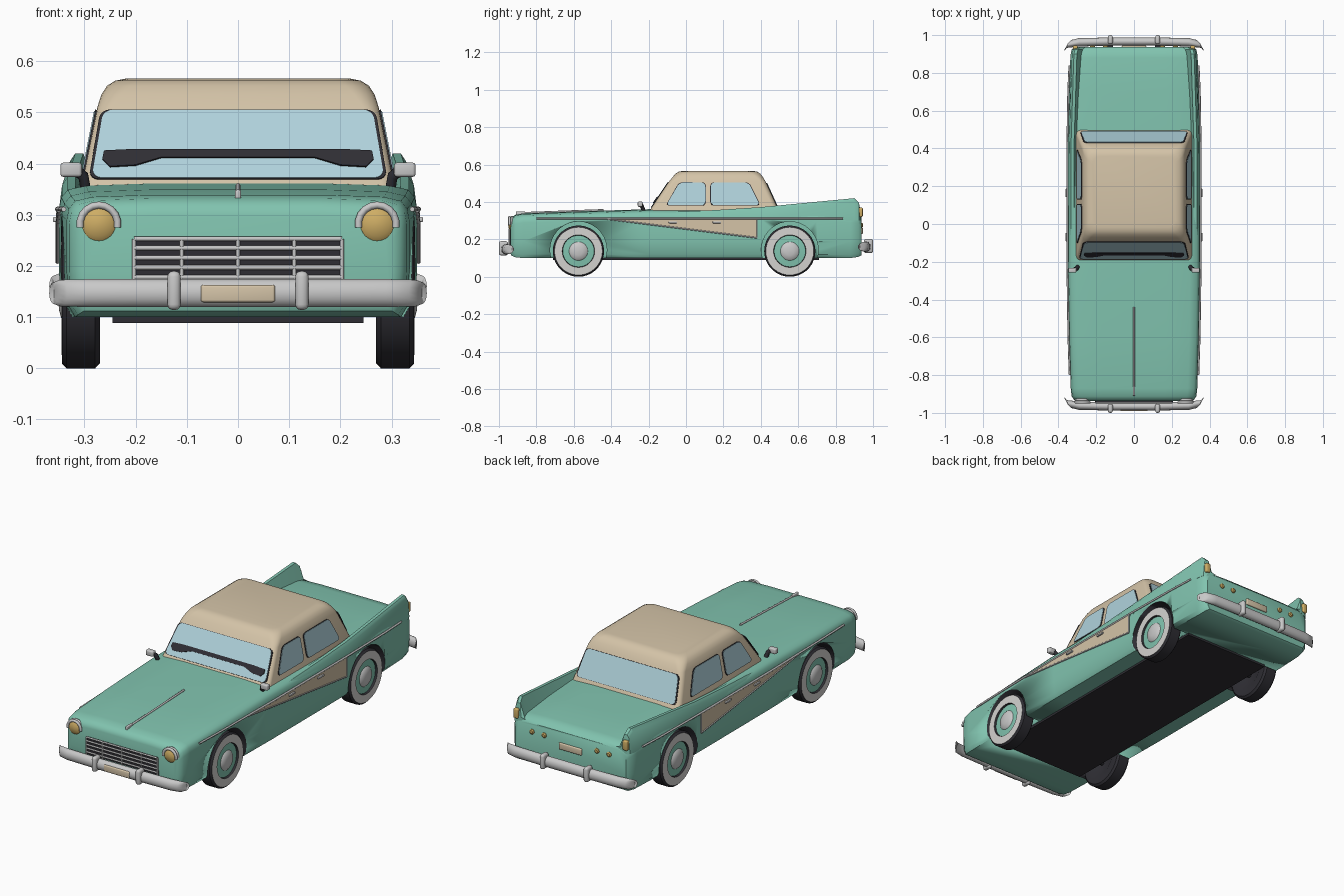
import bpy, bmesh, math
from mathutils import Vector

if "Cube" in bpy.data.objects:
    bpy.data.objects.remove(bpy.data.objects["Cube"])

def material(name, rgb):
    m = bpy.data.materials.new(name)
    m.diffuse_color = (*rgb, 1)
    m.use_nodes = True
    m.node_tree.nodes["Principled BSDF"].inputs["Base Color"].default_value = m.diffuse_color
    return m

TEAL = material("teal paint", (0.22, 0.55, 0.43))
CREAM = material("cream paint", (0.66, 0.55, 0.39))
GLASS = material("pale blue glass", (0.43, 0.64, 0.71))
CHROME = material("chrome", (0.58, 0.58, 0.58))
DARK = material("dark rubber", (0.028, 0.027, 0.034))
GOLD = material("gold lamp", (0.62, 0.42, 0.13))
WHITE = material("white wall", (0.66, 0.65, 0.63))

def finish(name, bm, mats, angle=35):
    bmesh.ops.recalc_face_normals(bm, faces=bm.faces)
    me = bpy.data.meshes.new(name)
    bm.to_mesh(me)
    bm.free()
    for m in mats:
        me.materials.append(m)
    me.shade_smooth()
    me.set_sharp_from_angle(angle=math.radians(angle))
    ob = bpy.data.objects.new(name, me)
    bpy.context.scene.collection.objects.link(ob)
    return ob

def loft(name, rings, mats, index=lambda i: 0, angle=35):
    """Skin closed rings of equal length and cap both ends."""
    bm = bmesh.new()
    vs = [[bm.verts.new(p) for p in r] for r in rings]
    n = len(rings[0])
    for i in range(len(vs) - 1):
        for j in range(n):
            k = (j + 1) % n
            bm.faces.new((vs[i][j], vs[i][k], vs[i + 1][k], vs[i + 1][j])).material_index = index(i)
    bm.faces.new(vs[0])
    bm.faces.new(vs[-1]).material_index = index(len(vs) - 2)
    return finish(name, bm, mats, angle)

def plate(name, pts, out, depth, mat, rounding=0.0):
    """Flat outline raised by depth in direction out."""
    bm = bmesh.new()
    f = bm.faces.new([bm.verts.new(p) for p in pts])
    if rounding:
        bmesh.ops.bevel(bm, geom=list(bm.verts), offset=rounding, segments=4,
                        affect='VERTICES', profile=0.5)
    ext = bmesh.ops.extrude_face_region(bm, geom=list(bm.faces))
    bmesh.ops.translate(bm, vec=Vector(out).normalized() * depth,
                        verts=[v for v in ext["geom"] if isinstance(v, bmesh.types.BMVert)])
    return finish(name, bm, [mat])

def box(name, c, size, mat, bevel=0.0):
    bm = bmesh.new()
    bmesh.ops.create_cube(bm, size=1)
    for v in bm.verts:
        v.co = Vector(c) + Vector(a * b for a, b in zip(v.co, size))
    if bevel:
        bmesh.ops.bevel(bm, geom=list(bm.edges), offset=bevel, segments=3, affect='EDGES', profile=0.5)
    return finish(name, bm, [mat])

def lathe(name, c, axis, profile, mats, index=lambda i: 0, n=36):
    """Turn (radius, offset) pairs about an axis parallel to x or y."""
    rings = []
    for r, o in profile:
        ring = []
        for k in range(n):
            a = math.tau * k / n
            u, v = r * math.cos(a), r * math.sin(a)
            ring.append(Vector(c) + Vector((o, u, v) if axis == 'x' else (u, o, v)))
        rings.append(ring)
    return loft(name, rings, mats, index)

def tube(name, pts, r, mat):
    cu = bpy.data.curves.new(name, 'CURVE')
    cu.dimensions = '3D'
    cu.bevel_depth, cu.bevel_resolution, cu.use_fill_caps = r, 2, True
    sp = cu.splines.new('POLY')
    sp.points.add(len(pts) - 1)
    for p, q in zip(sp.points, pts):
        p.co = (*q, 1)
    cu.materials.append(mat)
    ob = bpy.data.objects.new(name, cu)
    bpy.context.scene.collection.objects.link(ob)
    return ob

# Lower body: stations of y, half width, top, bottom
ST = [(-.938, .30, .300, .125), (-.932, .317, .318, .112), (-.912, .330, .332, .104),
      (-.87, .335, .339, .10), (-.6, .344, .349, .10), (-.2, .35, .361, .10),
      (.4, .35, .358, .10), (.7, .345, .350, .10), (.88, .337, .342, .10),
      (.922, .331, .335, .106), (.938, .315, .318, .115)]

def width(y):
    for a, b in zip(ST, ST[1:]):
        if a[0] <= y <= b[0]:
            return a[1] + (b[1] - a[1]) * (y - a[0]) / (b[0] - a[0])

def section(y, w, t, b):
    half = [(.95 * w, b), (.985 * w, b + .02), (w, .19), (w, t - .05), (.987 * w, t - .027),
            (.95 * w, t - .012), (.85 * w, t - .004), (.5 * w, t)]
    return [(x, y, z) for x, z in half] + [(-x, y, z) for x, z in reversed(half)]

body = loft("body", [section(*s) for s in ST], [TEAL, DARK], angle=40)
WHEELS = (-.575, .555)
for y in WHEELS:
    for s in (-1, 1):
        # Wheel arch recess
        cut = lathe("arch_cutter", (s * .345, y, .143), 'x', [(.152, -.1), (.152, .1)],
                    [TEAL, DARK], lambda i: 1)
        cut.hide_render = True
        mod = body.modifiers.new("arch", 'BOOLEAN')
        mod.operation, mod.object, mod.solver = 'DIFFERENCE', cut, 'EXACT'
        bpy.context.view_layer.objects.active = body
        bpy.ops.object.modifier_apply(modifier=mod.name)
        bpy.data.objects.remove(cut)
        # Wheel with white wall, painted disc and chrome hub
        prof = [(.05, -.02), (.085, -.037), (.127, -.037), (.137, -.028), (.137, .028), (.128, .037),
                (.087, .038), (.084, .028), (.05, .031), (.044, .037), (.022, .043), (.002, .044)]
        look = [0, 0, 0, 0, 0, 1, 0, 2, 3, 3, 3]
        lathe("wheel", (s * .307, y, .137), 'x', [(r, s * o) for r, o in prof],
              [DARK, WHITE, TEAL, CHROME], lambda i: look[i])
box("floor_pan", (0, .0, .097), (.49, 1.42, .016), DARK)
for y in WHEELS:
    tube("axle", [(-.28, y, .12), (.28, y, .12)], .012, DARK)

# Cabin: levels of z, half width, front y, rear y
def rounded(z, w, y0, y1, r):
    ring = []
    for cx, cy, a0 in ((w - r, y1 - r, 0), (r - w, y1 - r, 90), (r - w, y0 + r, 180), (w - r, y0 + r, 270)):
        for k in range(6):
            a = math.radians(a0 + 18 * k)
            ring.append((cx + r * math.cos(a), cy + r * math.sin(a), z))
    return ring

LOW, HIGH = (.345, .308, -.20, .50), (.51, .275, -.09, .425)
loft("cabin", [rounded(*l) for l in (
    (*LOW, .025), (*HIGH, .03), (.535, .267, -.07, .41, .04), (.552, .256, -.055, .396, .045),
    (.562, .24, -.038, .38, .045), (.566, .22, -.018, .36, .045))], [CREAM])

def on_cabin(z, i):
    return LOW[i] + (HIGH[i] - LOW[i]) * (z - LOW[0]) / (HIGH[0] - LOW[0])

def window(name, pts, out, grow=.006):
    pts = [Vector(p) for p in pts]
    n = (pts[1] - pts[0]).cross(pts[2] - pts[0]).normalized()
    n = n if n.dot(Vector(out)) > 0 else -n
    mid = sum(pts, Vector()) / len(pts)
    plate(name + "_gasket", [p + (p - mid).normalized() * grow for p in pts], n, .003, DARK, .02)
    plate(name, pts, n, .005, GLASS, .02)
    return n

def screen(z, x, end):
    return (x, on_cabin(z, end), z)

n = window("windscreen", [screen(z, x, 2) for z, x in
           ((.37, -.286), (.37, .286), (.503, .263), (.503, -.263))], (0, -1, 0))
window("rear_window", [screen(z, x, 3) for z, x in
       ((.372, -.28), (.372, .28), (.5, .26), (.5, -.26))], (0, 1, 0))
# Dark bar across the windscreen
half = [(.265, .405), (.262, .421), (.20, .424), (.0, .424)]
low = [(.0, .408), (.15, .408), (.20, .393), (.25, .390)]
right = low + half
bar = right + [(-x, z) for x, z in reversed(right[1:-1])]
plate("dash_bar", [Vector(screen(z, x, 2)) + n * .004 for x, z in bar], n, .005, DARK)
for s in (-1, 1):
    for name, outline in (("front_side_window", ((-.105, .382), (.103, .382), (.103, .502), (-.035, .502))),
                          ("rear_side_window", ((.133, .382), (.395, .382), (.335, .502), (.133, .502)))):
        window(name, [(s * on_cabin(z, 1), y, z) for y, z in outline], (s, 0, 0), .004)

for s in (-1, 1):
    # Tail fin and its lamp
    rings = []
    for y, z in ((-.1, .345), (.15, .356), (.4, .372), (.9, .42), (.925, .395), (.936, .33)):
        w = width(y)
        rings.append([(s * (w + .001), y, .30), (s * (w - .006), y, z - .015), (s * (w - .016), y, z),
                      (s * (w - .032), y, z), (s * (w - .058), y, .325)])
    loft("tail_fin", rings, [TEAL])
    box("fin_lamp", (s * .311, .934, .345), (.026, .022, .05), GOLD, .006)
    for x in (.15, .22):
        lathe("tail_lamp", (s * x, .938, .275), 'y', [(.013, -.01), (.013, .004), (.008, .008)], [GOLD], n=16)

    # Painted side flash with chrome edging
    cols = [-.42, -.2, 0, .2, .38]
    bottom = lambda y: .308 - .1 * (y + .42) / .8
    loft("side_flash", [[(s * (width(y) + d), y, z) for d, z in
         ((-.004, bottom(y)), (.004, bottom(y)), (.004, .31), (-.004, .31))] for y in cols], [CREAM])
    side = lambda y, z: (s * (width(y) + .003), y, z)
    tube("flash_trim", [side(y, bottom(y)) for y in cols], .004, CHROME)
    tube("flash_end_trim", [side(.38, .208), side(.38, .308)], .003, CHROME)
    tube("side_trim", [side(y, .311) for y in (-.8, -.6, -.2, .4, .7, .84)], .005, CHROME)
    for y in (-.07, .165):
        box("door_handle", (s * .356, y, .291), (.012, .045, .01), CHROME, .003)

    # Door mirror
    box("mirror", (s * .326, -.245, .388), (.042, .026, .028), CHROME, .006)
    tube("mirror_stalk", [(s * .298, -.225, .35), (s * .302, -.235, .375), (s * .315, -.24, .386)], .011, DARK)

    # Headlamp with chrome brow
    lathe("headlamp", (s * .272, -.935, .282), 'y',
          [(.033, .04), (.033, -.006), (.024, -.013), (.004, -.016)], [GOLD], n=24)
    arc = [math.radians(-10 + 20 * k) for k in range(11)]
    for y in (-.944, -.93):
        tube("headlamp_brow", [(s * .272 + .037 * math.cos(a), y, .282 + .037 * math.sin(a)) for a in arc],
             .007, CHROME)

# Grille
plate("grille_back", [(-.207, -.936, .165), (.207, -.936, .165), (.2, -.936, .255), (-.2, -.936, .255)],
      (0, -1, 0), .006, DARK)
for z in (.178, .197, .216, .235, .253):
    tube("grille_bar", [(-.203, -.945, z), (.203, -.945, z)], .0045, CHROME)
for x in (-.203, -.11, 0, .11, .203):
    tube("grille_post", [(x, -.945, .165), (x, -.945, .253)], .004, CHROME)

# Bumpers, guards and number plates
for s, z in ((-1, .147), (1, .16)):
    rings = []
    path = [(.362, .925, .3), (.360, .938, .75), (.345, .953, .95), (.29, .962, 1), (.1, .966, 1)]
    for x, y, k in path + [(-x, y, k) for x, y, k in reversed(path)]:
        rings.append([(x + .012 * math.cos(a) * k * (1 if x > 0 else -1) * (abs(x) > .34) * -1,
                       s * (y + .022 * math.cos(a) * k), z + .028 * math.sin(a) * k)
                      for a in (math.tau * j / 14 for j in range(14))])
    loft("bumper", rings, [CHROME], angle=60)
    for x in (-.125, .125):
        box("bumper_guard", (x, s * .976, z + .005), (.026, .048, .076), CHROME, .011)
        box("bumper_bracket", (x, s * .94, z), (.03, .05, .025), DARK)
box("front_plate", (0, -.985, .146), (.145, .012, .034), CREAM, .005)
box("rear_plate", (0, .94, .245), (.13, .012, .034), CREAM, .005)

# Bonnet strip and nose ornament
tube("bonnet_strip", [(0, -.9, .334), (0, -.87, .341), (0, -.6, .351), (0, -.44, .357)], .005, CHROME)
box("nose_ornament", (0, -.885, .338), (.012, .05, .022), CHROME, .004)
